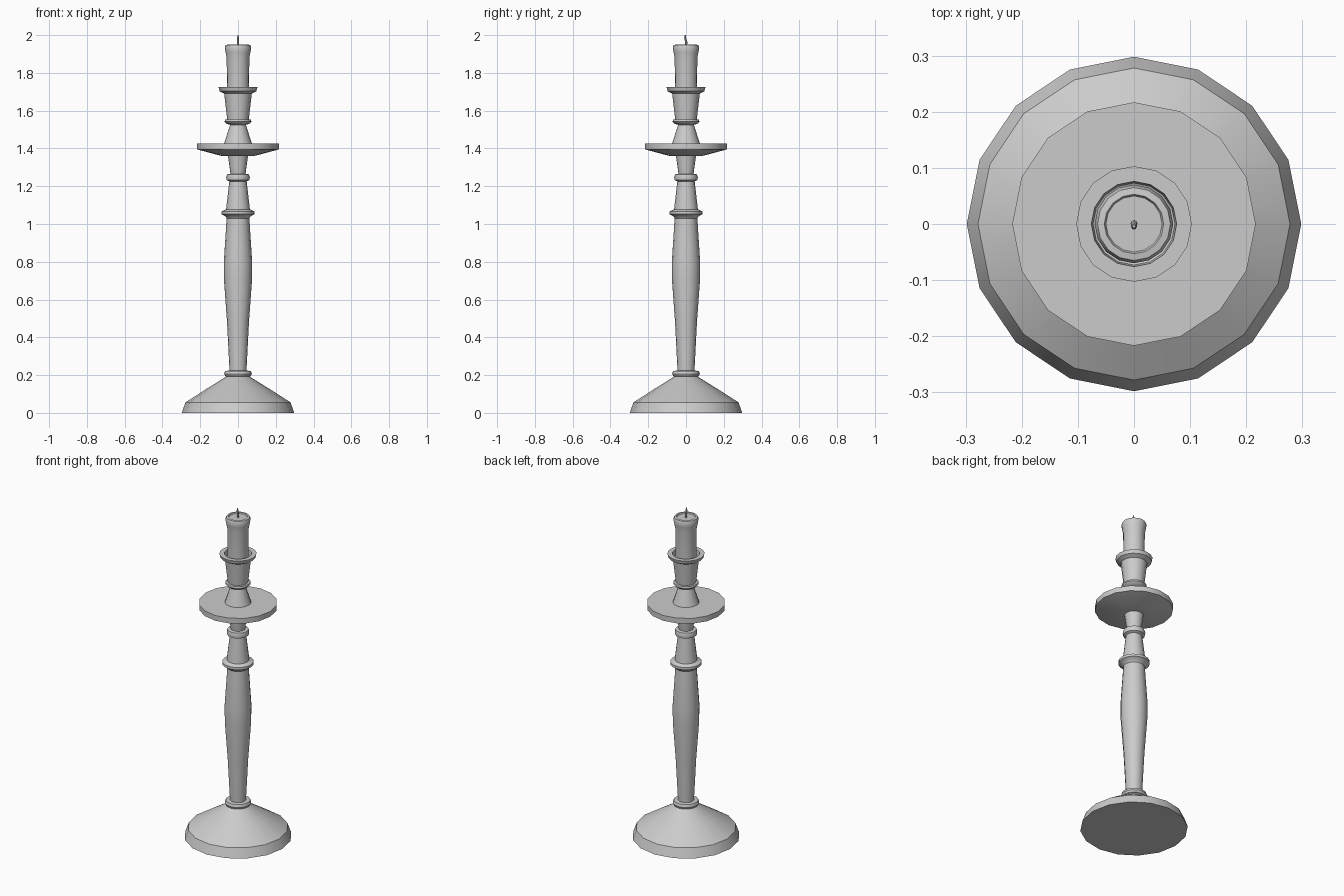
import bpy, bmesh, math

if "Cube" in bpy.data.objects:
    bpy.data.objects.remove(bpy.data.objects["Cube"])

SIDES = 16


def smooth(obj, angle=35):
    bpy.ops.object.select_all(action='DESELECT')
    obj.select_set(True)
    bpy.context.view_layer.objects.active = obj
    bpy.ops.object.shade_smooth_by_angle(angle=math.radians(angle))


def turned(name, profile, sides=SIDES, spine=None):
    """Stack rings of (radius, z), capped at both ends; spine gives a y offset per ring."""
    bm = bmesh.new()
    rings = []
    for i, (r, z) in enumerate(profile):
        dy = spine[i] if spine else 0
        rings.append([bm.verts.new((r * math.cos(math.tau * k / sides),
                                    r * math.sin(math.tau * k / sides) + dy, z))
                      for k in range(sides)])
    for a, b in zip(rings, rings[1:]):
        for k in range(sides):
            n = (k + 1) % sides
            bm.faces.new((a[k], a[n], b[n], b[k]))
    bm.faces.new(rings[0][::-1])
    bm.faces.new(rings[-1])
    bmesh.ops.recalc_face_normals(bm, faces=bm.faces)
    mesh = bpy.data.meshes.new(name)
    bm.to_mesh(mesh)
    bm.free()
    obj = bpy.data.objects.new(name, mesh)
    bpy.context.collection.objects.link(obj)
    smooth(obj)
    return obj


# Candlestick: foot, collars, baluster shaft, drip pan, neck and hollow cup
turned("candlestick", [
    # domed foot
    (0.298, 0), (0.278, 0.056), (0.17, 0.125), (0.062, 0.192),
    # lower collar
    (0.068, 0.195), (0.073, 0.207), (0.068, 0.222), (0.045, 0.224),
    # shaft
    (0.058, 0.48), (0.074, 0.70), (0.075, 0.80), (0.06, 1.03),
    # middle collar
    (0.068, 1.042), (0.087, 1.052), (0.087, 1.067), (0.063, 1.078),
    # upper shaft and collar
    (0.046, 1.225), (0.06, 1.232), (0.063, 1.247), (0.058, 1.263), (0.04, 1.266),
    # drip pan
    (0.053, 1.36), (0.09, 1.361), (0.217, 1.395), (0.217, 1.427), (0.073, 1.427),
    # neck and ring
    (0.042, 1.525), (0.06, 1.53), (0.071, 1.542), (0.069, 1.552), (0.057, 1.553),
    # cup and rim
    (0.073, 1.69), (0.097, 1.703), (0.103, 1.724), (0.076, 1.724), (0.073, 1.69),
    (0.055, 1.68),
])

# Candle with a flared, rounded top edge
turned("candle", [
    (0.058, 1.67), (0.06, 1.88), (0.066, 1.91), (0.07, 1.935),
    (0.065, 1.948), (0.053, 1.95), (0.05, 1.943),
])

# Bent wick
turned("wick", [(0.006, 1.935), (0.006, 1.965), (0.005, 1.985), (0.003, 2.0)],
       sides=8, spine=[0, 0.001, -0.005, -0.004])
